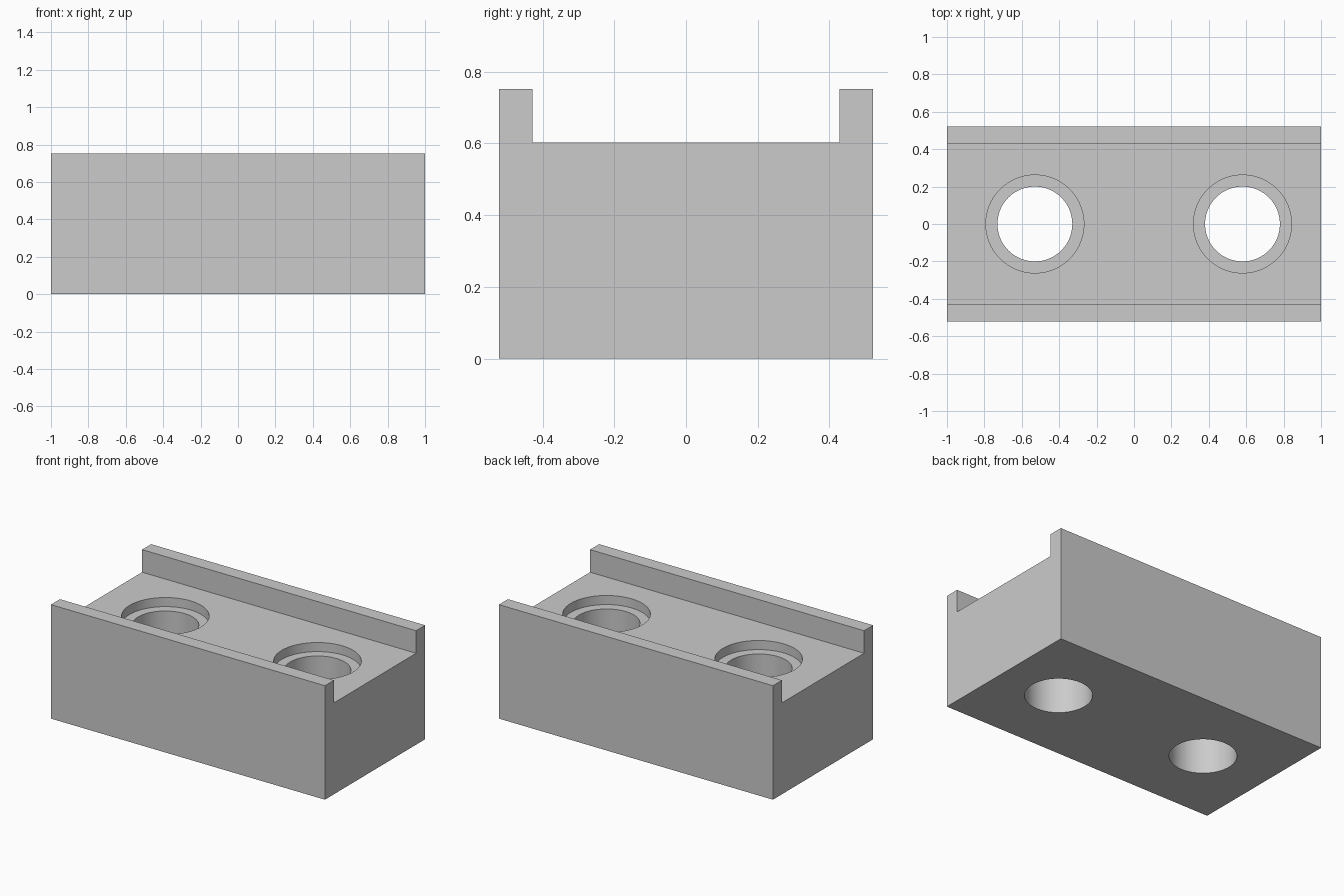
import bpy
import bmesh
import math

cube = bpy.data.objects.get("Cube")
if cube:
    bpy.data.objects.remove(cube, do_unlink=True)

HALF_LENGTH, HALF_DEPTH = 1.0, 0.522
TOP, FLOOR, RAIL_INNER = 0.752, 0.603, 0.428
HOLE_RADIUS, RECESS_RADIUS, RECESS_DEPTH = 0.2, 0.262, 0.06
HOLE_CENTRES = (-0.53, 0.58)

grey = bpy.data.materials.new("light_grey")
grey.use_nodes = True
colour = (0.6, 0.6, 0.6, 1)
grey.diffuse_color = colour
grey.node_tree.nodes["Principled BSDF"].inputs["Base Color"].default_value = colour


def extruded_block(name, half_profile):
    """Mirror a (y, z) half profile and sweep it along x."""
    outline = half_profile + [(-y, z) for y, z in reversed(half_profile)]
    bm = bmesh.new()
    face = bm.faces.new([bm.verts.new((-HALF_LENGTH, y, z)) for y, z in outline])
    swept = bmesh.ops.extrude_face_region(bm, geom=[face], use_keep_orig=True)
    verts = [v for v in swept["geom"] if isinstance(v, bmesh.types.BMVert)]
    bmesh.ops.translate(bm, verts=verts, vec=(2 * HALF_LENGTH, 0, 0))
    bmesh.ops.recalc_face_normals(bm, faces=bm.faces)
    mesh = bpy.data.meshes.new(name)
    bm.to_mesh(mesh)
    bm.free()
    mesh.materials.append(grey)
    obj = bpy.data.objects.new(name, mesh)
    bpy.context.collection.objects.link(obj)
    return obj


def cut_cylinder(target, radius, x, bottom, top):
    """Cut an upright round hole, then remove the cutter."""
    bpy.ops.mesh.primitive_cylinder_add(
        vertices=96, radius=radius, depth=top - bottom,
        location=(x, 0, (bottom + top) / 2))
    cutter = bpy.context.object
    cutter.name = "hole_cutter"
    cutter.hide_render = True
    cutter.data.materials.append(grey)
    bpy.ops.object.select_all(action="DESELECT")
    target.select_set(True)
    bpy.context.view_layer.objects.active = target
    cut = target.modifiers.new("hole", "BOOLEAN")
    cut.operation = "DIFFERENCE"
    cut.solver = "EXACT"
    cut.object = cutter
    bpy.ops.object.modifier_apply(modifier=cut.name)
    bpy.data.objects.remove(cutter, do_unlink=True)


# Block with a raised rail along each long edge
block = extruded_block("railed_block", [
    (HALF_DEPTH, 0), (HALF_DEPTH, TOP), (RAIL_INNER, TOP), (RAIL_INNER, FLOOR)])

# Two through holes, each with a shallow recess at the top
for centre in HOLE_CENTRES:
    cut_cylinder(block, RECESS_RADIUS, centre, FLOOR - RECESS_DEPTH, TOP + 0.1)
    cut_cylinder(block, HOLE_RADIUS, centre, -0.1, TOP + 0.1)

bpy.ops.object.shade_smooth_by_angle(angle=math.radians(30))
